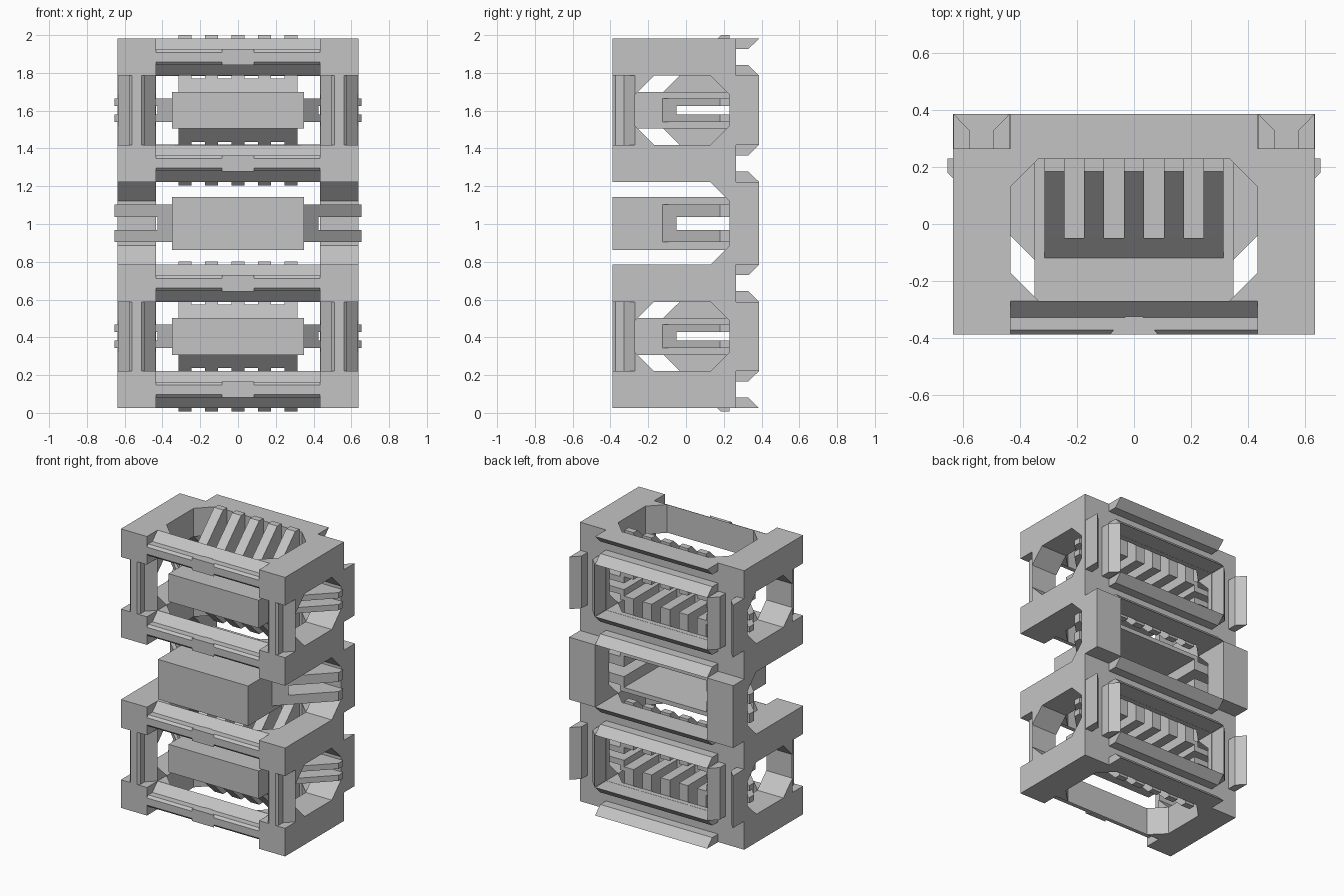
import bpy, bmesh

if "Cube" in bpy.data.objects:
    bpy.data.objects.remove(bpy.data.objects["Cube"], do_unlink=True)

GREY = (0.55, 0.55, 0.55, 1.0)
grey = bpy.data.materials.new("light grey")
grey.use_nodes = True
grey.diffuse_color = GREY
grey.node_tree.nodes["Principled BSDF"].inputs["Base Color"].default_value = GREY


def prism(name, axis, pts, a, b):
    """Extrude a 2D profile along an axis: x takes (y,z), y takes (x,z), z takes (x,y)."""
    place = {"x": lambda p, t: (t, p[0], p[1]),
             "y": lambda p, t: (p[0], t, p[1]),
             "z": lambda p, t: (p[0], p[1], t)}[axis]
    bm = bmesh.new()
    lo = [bm.verts.new(place(p, a)) for p in pts]
    hi = [bm.verts.new(place(p, b)) for p in pts]
    bm.faces.new(lo)
    bm.faces.new(hi)
    for i in range(len(pts)):
        j = (i + 1) % len(pts)
        bm.faces.new((lo[i], lo[j], hi[j], hi[i]))
    bmesh.ops.recalc_face_normals(bm, faces=bm.faces)
    me = bpy.data.meshes.new(name)
    bm.to_mesh(me)
    bm.free()
    me.materials.append(grey)
    ob = bpy.data.objects.new(name, me)
    bpy.context.collection.objects.link(ob)
    return ob


def box(name, x0, x1, y0, y1, z0, z1):
    return prism(name, "z", [(x0, y0), (x1, y0), (x1, y1), (x0, y1)], z0, z1)


def octagon(a0, a1, b0, b1, c):
    return [(a0 + c, b0), (a1 - c, b0), (a1, b0 + c), (a1, b1 - c),
            (a1 - c, b1), (a0 + c, b1), (a0, b1 - c), (a0, b0 + c)]


def cut(ob, cutters):
    """Subtract the cutters, bake the result and delete them."""
    for c in cutters:
        c.hide_render = True
        m = ob.modifiers.new("cut", "BOOLEAN")
        m.operation, m.solver, m.object = "DIFFERENCE", "EXACT", c
    dg = bpy.context.evaluated_depsgraph_get()
    me = bpy.data.meshes.new_from_object(ob.evaluated_get(dg))
    ob.modifiers.clear()
    ob.data = me
    for c in cutters:
        bpy.data.objects.remove(c, do_unlink=True)


# Main dimensions
W, IN = 0.637, 0.435            # frame half width, opening half width
FRONT, FACE, REAR, BACK = -0.388, -0.27, 0.265, 0.387
WELL = 0.23                     # rear wall of the openings
HALF, OPEN = 0.38, 0.183        # cell half height, opening half height
CELLS = (0.405, 1.602)
BEAM = (HALF + OPEN) / 2        # beam centre above cell centre
POST = (W + IN) / 2

# Dovetail tongue (front) and clip (back) profiles as (across, y)
side = [(0.0985, FACE), (0.041, -0.328), (0.041, -0.373), (0.025, FRONT)]
TONGUE = side + [(-a, y) for a, y in reversed(side)]
CLIP = [(0.0425, REAR - 0.01), (0.0425, 0.33), (0.0985, BACK), (0.0985, REAR - 0.01)]


def rail(name, profile, centre, upright, a, b, sign=1):
    """Run a profile along x (horizontal) or along z (upright)."""
    if upright:
        pts = [(centre + sign * p, y) for p, y in profile]
        return prism(name, "z", pts, a, b)
    pts = [(y, centre + sign * p) for p, y in profile]
    return prism(name, "x", pts, a, b)


def cell(zc):
    """One frame cell with openings along all three axes."""
    lo, hi = zc - OPEN, zc + OPEN
    body = box("frame_cell", -W, W, FACE, REAR, zc - HALF, zc + HALF)
    cut(body, [
        prism("cut_well", "z", octagon(-IN, IN, FACE, WELL, 0.1), zc - 1, zc + 1),
        prism("cut_side", "x", octagon(FACE, WELL, lo, hi, 0.1), -1, 1),
        box("cut_front", -IN + 0.001, IN - 0.001, -1, 1, lo + 0.001, hi - 0.001)])
    for v in (-1, 1):
        beam = zc + v * BEAM
        rail("front_tongue", TONGUE, beam, False, -IN, IN)
        prism("latch_bump", "z", [(-0.03, -0.325), (0.03, -0.325),
                                  (0.085, FRONT), (-0.085, FRONT)],
              beam - 0.043, beam + 0.043)
        post = v * POST
        rail("post_tongue", TONGUE, post, True, lo, hi)
        for s in (-1, 1):
            rail("back_clip", CLIP, beam, False, -IN, IN, s)
            rail("post_clip", CLIP, post, True, lo, hi, s)
            # Front corner blocks
            xs = sorted((s * IN, s * W))
            zs = sorted((zc + v * OPEN, zc + v * HALF))
            box("corner_block", *xs, FRONT, FACE, *zs)


def socket(zc, h, front, slot, spring, fingers):
    """Hollow socket open at the back, with flared springs."""
    t = 0.03
    shell = box("socket_shell", -0.35, 0.35, front, WELL, zc - h, zc + h)
    cutters = [box("cut_cavity", -0.35 + t, 0.35 - t, front + t, 1, zc - h + t, zc + h - t),
               box("cut_side_slot", -1, 1, -0.05, 1, zc - slot, zc + slot)]
    if fingers:
        for x in (-0.21, -0.07, 0.07, 0.21):
            cutters.append(box("cut_slot", x - 0.035, x + 0.035, -0.05, 1, zc - 1, zc + 1))
    cut(shell, cutters)
    for s in (-1, 1):
        # Side springs: shared root and two prongs
        root = [(s * x, y) for x, y in ((0.34, -0.125), (0.35, -0.125),
                                        (0.425, -0.05), (0.34, -0.05))]
        prism("side_spring_root", "z", root, zc - spring, zc + spring)
        prong = [(s * x, y) for x, y in ((0.34, -0.125), (0.35, -0.125), (0.655, 0.18),
                                         (0.655, WELL), (0.34, WELL))]
        for v in (-1, 1):
            prism("side_spring", "z", prong, *sorted((zc + v * slot, zc + v * spring)))
        if not fingers:
            continue
        # Upper and lower finger combs
        base = [(y, zc + s * (h + d)) for y, d in ((-0.12, -0.01), (-0.12, 0),
                                                   (-0.05, 0.07), (-0.05, -0.01))]
        prism("finger_base", "x", base, -0.315, 0.315)
        blade = [(y, zc + s * (h + d)) for y, d in ((-0.12, -0.01), (-0.12, 0), (0.185, 0.3),
                                                    (WELL, 0.3), (WELL, -0.01))]
        for i in range(-2, 3):
            prism("finger", "x", blade, i * 0.14 - 0.035, i * 0.14 + 0.035)


for z in CELLS:
    cell(z)
    socket(z, 0.0975, FACE, 0.022, 0.062, True)

# Middle bay: rear links between the cells and the wider socket
low, high = CELLS[0] + HALF, CELLS[1] - HALF
link = [(0.13, low), (BACK, low), (BACK, high), (0.13, high),
        (WELL, high - 0.1), (WELL, low + 0.1)]
for s in (-1, 1):
    prism("rear_link", "x", link, *sorted((s * IN, s * W)))
socket((low + high) / 2, 0.14, FRONT, 0.034, 0.1, False)
